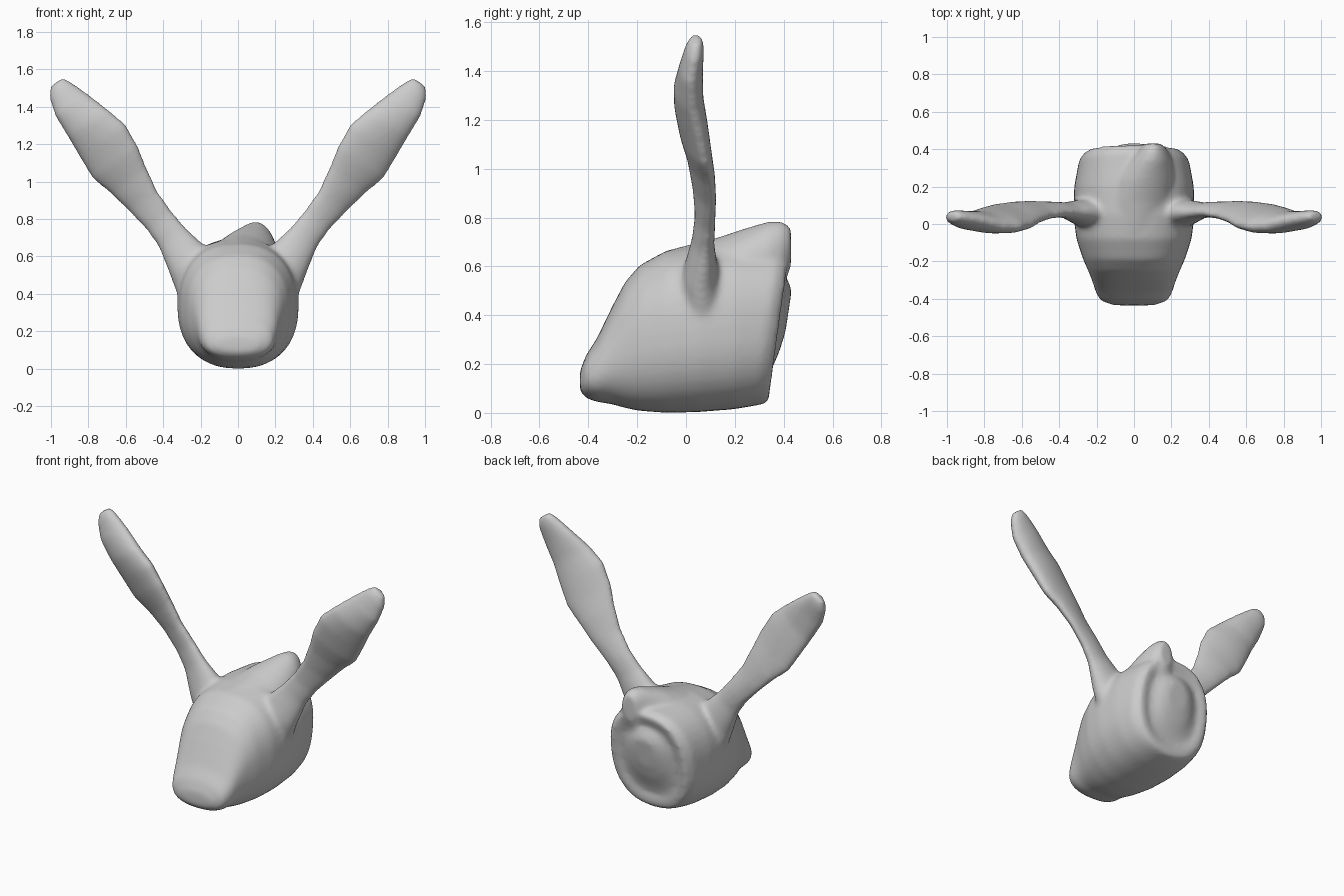
import bpy, bmesh
from math import sin, cos, pi
from mathutils import Vector

bm = bmesh.new()


def loft(rings):
    """Skin closed rings of equal length and cap both ends."""
    vs = [[bm.verts.new(p) for p in r] for r in rings]
    n = len(vs[0])
    faces = [bm.faces.new(vs[0]), bm.faces.new(vs[-1])]
    for a, b in zip(vs, vs[1:]):
        for i in range(n):
            j = (i + 1) % n
            faces.append(bm.faces.new((a[i], a[j], b[j], b[i])))
    bmesh.ops.recalc_face_normals(bm, faces=faces)


def power(v, e):
    return (abs(v) ** e) * (1 if v >= 0 else -1)


def skull_ring(y, zb, zt, hw, x=0, shear=0, e=0.84, n=40):
    """Rounded-box section across y; shear leans the back face."""
    ring = []
    for i in range(n):
        t = 2 * pi * i / n
        z = (zb + zt) / 2 + (zt - zb) / 2 * power(sin(t), e)
        ring.append((x + hw * power(cos(t), e), y + shear * (z - 0.05), z))
    return ring


# Head: muzzle to neck rim, then a shallow groove and a rounded bulge behind
head = [(-0.435, 0.09, 0.17, 0.11), (-0.41, 0.06, 0.235, 0.18),
        (-0.365, 0.045, 0.305, 0.205), (-0.30, 0.035, 0.44, 0.225),
        (-0.25, 0.02, 0.535, 0.245), (-0.19, 0.008, 0.605, 0.272),
        (-0.08, 0.0, 0.665, 0.308),
        (0.05, 0.003, 0.69, 0.325), (0.20, 0.015, 0.695, 0.32),
        (0.29, 0.03, 0.68, 0.295, 0, 0.15), (0.335, 0.04, 0.655, 0.26, 0, 0.15),
        (0.34, 0.08, 0.62, 0.225, 0, 0.13), (0.325, 0.13, 0.58, 0.19, 0, 0.14),
        (0.332, 0.18, 0.56, 0.155, 0, 0.15), (0.352, 0.25, 0.53, 0.115, 0, 0.15),
        (0.365, 0.33, 0.50, 0.07, 0, 0.15)]
loft([skull_ring(*s) for s in head])

# Off-centre crest blending into the back of the crown
crest = [(-0.04, 0.40, 0.675, 0.16, 0.0), (0.12, 0.40, 0.715, 0.19, 0.02),
         (0.24, 0.42, 0.755, 0.165, 0.055), (0.34, 0.45, 0.785, 0.115, 0.09),
         (0.395, 0.50, 0.785, 0.08, 0.10), (0.43, 0.60, 0.76, 0.045, 0.10)]
loft([skull_ring(*s, e=1.0) for s in crest])

# Ears: path x, y, z, then half width, half thickness, backward lean of outer edge
ear = [(0.20, 0.07, 0.42, 0.13, 0.09, 0.0), (0.26, 0.06, 0.57, 0.125, 0.075, 0.0),
       (0.35, 0.07, 0.70, 0.09, 0.045, 0.01), (0.42, 0.078, 0.79, 0.085, 0.04, 0.015),
       (0.51, 0.075, 0.90, 0.095, 0.04, 0.03), (0.585, 0.062, 1.005, 0.12, 0.046, 0.035),
       (0.655, 0.04, 1.10, 0.15, 0.054, 0.04), (0.725, 0.02, 1.22, 0.152, 0.06, 0.035),
       (0.80, 0.01, 1.31, 0.132, 0.058, 0.02), (0.89, 0.02, 1.41, 0.107, 0.05, 0.0),
       (0.95, 0.035, 1.49, 0.074, 0.04, 0.0), (0.97, 0.042, 1.533, 0.042, 0.027, 0.0)]
across = Vector((0.83, 0, -0.56))
for side in (1, -1):
    rings = []
    for x, y, z, hw, th, lean in ear:
        ring = []
        for i in range(24):
            t = 2 * pi * i / 24
            p = Vector((x, y, z)) + across * hw * cos(t)
            p.y += th * sin(t) + lean * cos(t)
            ring.append((side * p.x, p.y, p.z))
        rings.append(ring)
    loft(rings)

mesh = bpy.data.meshes.new("long_eared_head")
bm.to_mesh(mesh)
bm.free()
obj = bpy.data.objects.new("long_eared_head", mesh)
bpy.context.collection.objects.link(obj)

# Fuse the parts into one soft skin
fuse = obj.modifiers.new("fuse", 'REMESH')
fuse.mode = 'VOXEL'
fuse.voxel_size = 0.013
fuse.use_smooth_shade = True
soften = obj.modifiers.new("soften", 'SMOOTH')
soften.factor = 0.5
soften.iterations = 14
